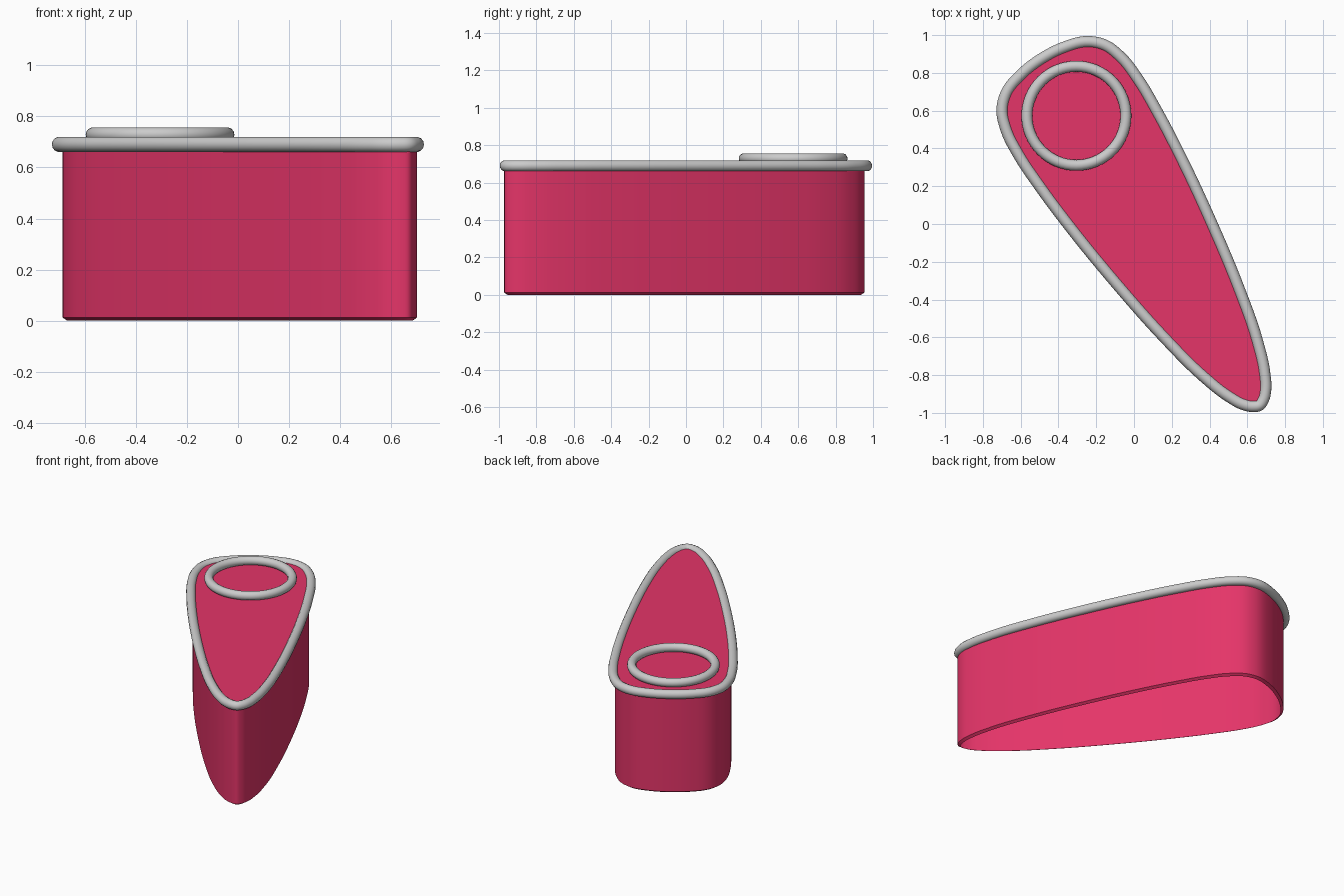
import bpy, bmesh, math
from mathutils import Vector

if "Cube" in bpy.data.objects:
    bpy.data.objects.remove(bpy.data.objects["Cube"])

# Half of the symmetric teardrop: (distance from tip, half width)
HALF = [(0, 0), (0.012, 0.03), (0.05, 0.070), (0.125, 0.112), (0.295, 0.172), (0.58, 0.237),
        (0.96, 0.300), (1.3, 0.343), (1.6, 0.368), (1.8, 0.374), (1.95, 0.359),
        (2.05, 0.321), (2.11, 0.260), (2.155, 0.13), (2.167, 0)]
TIP, AXIS, SIDE = Vector((0.664, -0.960)), Vector((-0.532, 0.847)), Vector((0.847, 0.532))


def teardrop(width, shift, steps=6):
    """Closed smooth teardrop loop through the profile points."""
    half = [(t + shift, h * width) for t, h in HALF]
    keys = [TIP + AXIS * t + SIDE * h for t, h in half]
    keys += [TIP + AXIS * t - SIDE * h for t, h in half[-2:0:-1]]
    n, pts, tangents = len(keys), [], []
    for i in range(n):
        a, b = keys[i] - keys[i - 1], keys[(i + 1) % n] - keys[i]
        tangents.append((a / a.length_squared + b / b.length_squared).normalized())
    for i in range(n):
        a, b = keys[i], keys[(i + 1) % n]
        d = (b - a).length
        for s in range(steps):
            t = s / steps
            pts.append(a * (2*t**3 - 3*t**2 + 1) + b * (3*t**2 - 2*t**3)
                       + tangents[i] * d * (t**3 - 2*t**2 + t)
                       + tangents[(i + 1) % n] * d * (t**3 - t**2))
    return pts


def outward(path, i):
    """Normal of a flat counter-clockwise loop at point i."""
    t = (path[(i + 1) % len(path)] - path[i - 1]).normalized()
    return Vector((t.y, -t.x))


def mesh_object(name, bm, mat=None):
    me = bpy.data.meshes.new(name)
    bm.to_mesh(me)
    bm.free()
    obj = bpy.data.objects.new(name, me)
    bpy.context.collection.objects.link(obj)
    if mat:
        me.materials.append(mat)
    bpy.ops.object.select_all(action='DESELECT')
    obj.select_set(True)
    bpy.context.view_layer.objects.active = obj
    bpy.ops.object.shade_smooth_by_angle(angle=math.radians(35))
    return obj


def bridge(bm, a, b):
    for i in range(len(a)):
        j = (i + 1) % len(a)
        bm.faces.new((a[i], a[j], b[j], b[i]))


def tube(name, path, z, r, sides=14):
    """Round tube swept along a flat closed path."""
    bm = bmesh.new()
    n, rings = len(path), []
    for i, p in enumerate(path):
        out, ring = outward(path, i), []
        for k in range(sides):
            a = 2 * math.pi * k / sides
            q = p + out * r * math.cos(a)
            ring.append(bm.verts.new((q.x, q.y, z + r * math.sin(a))))
        rings.append(ring)
    for i in range(n):
        bridge(bm, rings[i], rings[(i + 1) % n])
    bmesh.ops.recalc_face_normals(bm, faces=bm.faces)
    mesh_object(name, bm)


pink = bpy.data.materials.new("pink")
pink.diffuse_color = (0.78, 0.035, 0.14, 1)
pink.use_nodes = True
pink.node_tree.nodes["Principled BSDF"].inputs["Base Color"].default_value = pink.diffuse_color

# Body: a shell with a closed top, open underneath, with a small inturned lip
outline = teardrop(0.97, -0.012)
outline = [p + AXIS * 0.004 for p in outline]
bm = bmesh.new()
loops = []
for z, inset in ((0, 0.018), (0.012, 0), (0.70, 0)):
    pts = [p - outward(outline, i) * inset for i, p in enumerate(outline)]
    loops.append([bm.verts.new((p.x, p.y, z)) for p in pts])
bridge(bm, loops[0], loops[1])
bridge(bm, loops[1], loops[2])
bm.faces.new(loops[2])
mesh_object("body", bm, pink)

# Piping around the top edge
tube("rim_piping", teardrop(1, 0), 0.69, 0.03)

# Round ring lying on the wide end
circle = [Vector((-0.305 + 0.262 * math.cos(2 * math.pi * i / 64),
                  0.573 + 0.262 * math.sin(2 * math.pi * i / 64))) for i in range(64)]
tube("top_ring", circle, 0.728, 0.029)
